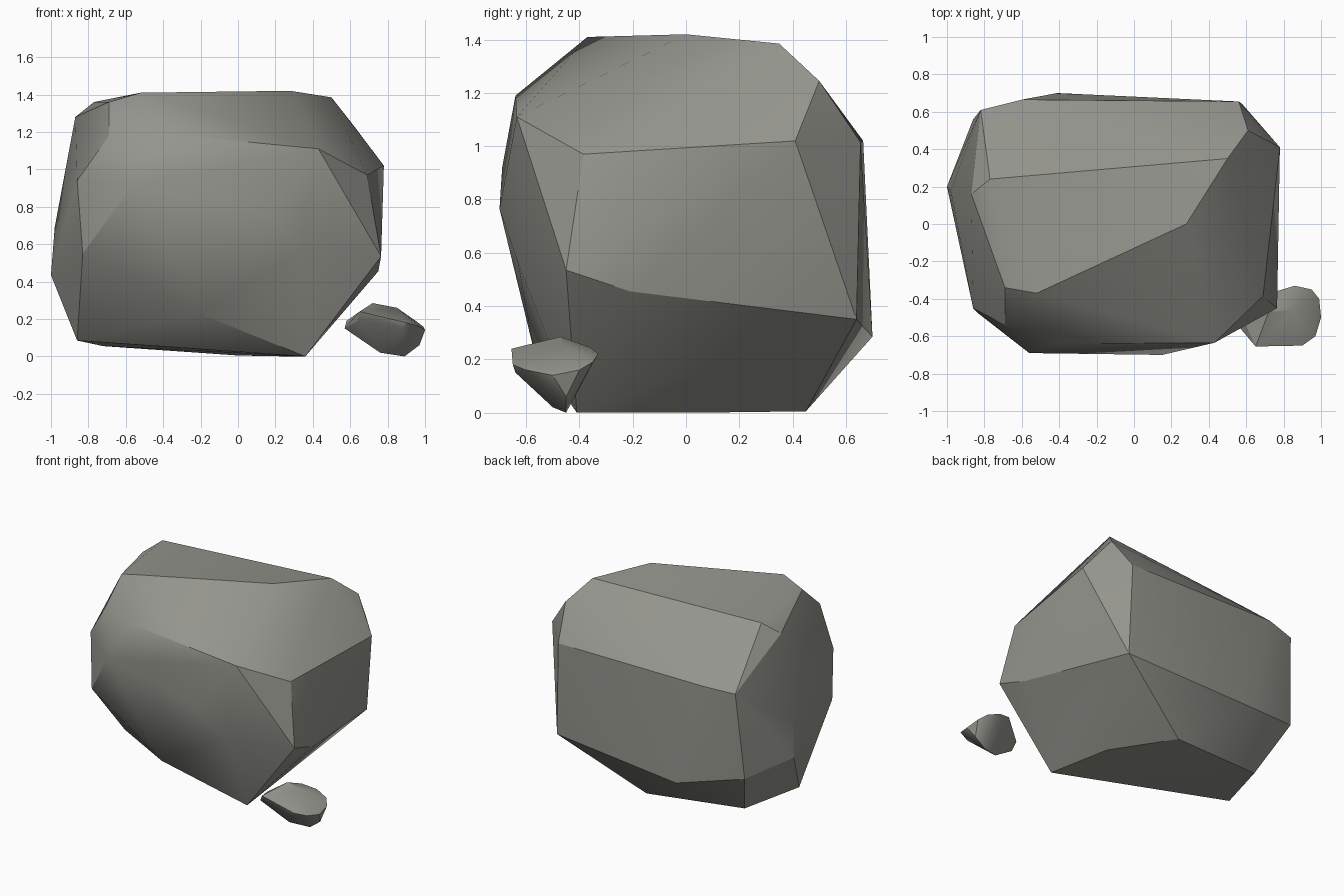
import bpy
import bmesh
import math
from mathutils import Vector

# Remove only the default cube
default_cube = bpy.data.objects.get("Cube")
if default_cube:
    bpy.data.objects.remove(default_cube, do_unlink=True)


def make_material(name, colour):
    material = bpy.data.materials.new(name)
    material.use_nodes = True
    material.diffuse_color = colour
    shader = next(n for n in material.node_tree.nodes if n.type == "BSDF_PRINCIPLED")
    shader.inputs["Base Color"].default_value = colour
    shader.inputs["Roughness"].default_value = 0.9
    return material


def make_rock(name, corners, material, sharp_angle):
    """Wrap a faceted stone tightly around its corner points."""
    mesh = bpy.data.meshes.new(name)
    bm = bmesh.new()
    for corner in corners:
        bm.verts.new(Vector(corner))
    hull = bmesh.ops.convex_hull(bm, input=bm.verts[:])
    unused = set(hull["geom_interior"]) | set(hull["geom_unused"])
    loose = [v for v in unused if isinstance(v, bmesh.types.BMVert) and v.is_valid]
    bmesh.ops.delete(bm, geom=loose, context="VERTS")
    bmesh.ops.recalc_face_normals(bm, faces=bm.faces[:])
    bm.to_mesh(mesh)
    bm.free()
    mesh.materials.append(material)
    rock = bpy.data.objects.new(name, mesh)
    bpy.context.collection.objects.link(rock)
    # Soften shallow creases and keep the strong facet edges
    bpy.ops.object.select_all(action="DESELECT")
    rock.select_set(True)
    bpy.context.view_layer.objects.active = rock
    bpy.ops.object.shade_smooth_by_angle(angle=math.radians(sharp_angle))
    return rock


stone_grey = make_material("stone grey", (0.30, 0.30, 0.27, 1))

# Boulder: flat crown, sloping shoulders, wide waist and narrow foot
boulder_crown = [
    (-.52, -.37, 1.41), (.28, 0, 1.42), (.5, .35, 1.385), (.61, .5, 1.245),
    (-.69, -.34, 1.36), (-.77, .24, 1.36), (-.87, .16, 1.28),
]
boulder_shoulders = [
    (-.4, -.64, 1.19), (-.69, -.54, 1.18), (.43, -.635, 1.11),
    (.69, -.385, .97), (.78, .41, 1.02), (.56, .655, 1.015),
    (-.6, .665, 1.02), (-.82, .61, 1), (-.86, -.45, .94), (-.56, -.69, .92),
]
boulder_waist = [
    (.15, -.7, .765), (.34, -.63, .56), (.765, -.45, .535), (.75, -.21, .455),
    (-.98, .18, .69), (-1, .2, .435), (-.83, -.48, .55), (-.86, .56, .38),
]
boulder_foot = [
    (.58, .64, .35), (-.41, .7, .285), (-.21, -.57, .23),
    (-.86, -.06, .085), (-.72, .36, .055), (0, .45, .005),
    (.27, .05, 0), (.36, -.41, 0),
]
make_rock("boulder", boulder_crown + boulder_shoulders + boulder_waist + boulder_foot,
          stone_grey, 25)

# Pebble: small tilted stone lying beside the boulder
pebble_top = [
    (.72, -.47, .285), (.85, -.46, .26), (.76, -.36, .245), (.65, -.655, .24),
    (.86, -.33, .22), (.95, -.35, .19), (.58, -.5, .19), (.9, -.65, .18),
]
pebble_base = [
    (.97, -.6, .16), (.99, -.4, .16), (1, -.5, .14), (.57, -.56, .15),
    (.64, -.63, .19), (.88, -.64, .15), (.97, -.45, .06),
    (.76, -.5, .02), (.89, -.45, 0),
]
make_rock("pebble", pebble_top + pebble_base, stone_grey, 25)
